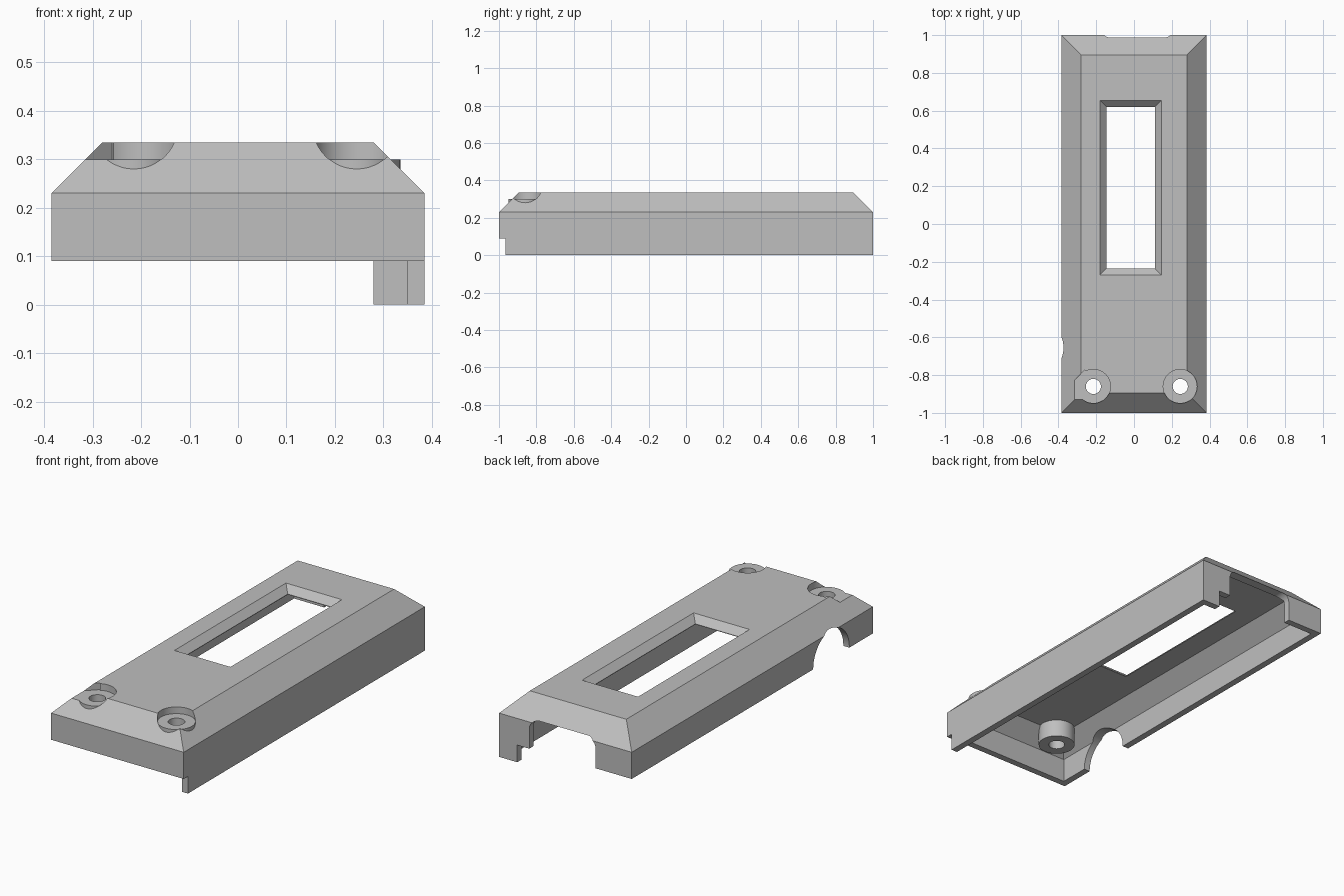
import bpy, bmesh, math
from mathutils import Vector

cube = bpy.data.objects.get("Cube")
if cube:
    bpy.data.objects.remove(cube, do_unlink=True)

grey = bpy.data.materials.new("plain grey")
grey.use_nodes = True
colour = (0.52, 0.52, 0.52, 1)
grey.diffuse_color = colour
grey.node_tree.nodes["Principled BSDF"].inputs["Base Color"].default_value = colour


def loft(name, loops):
    """Closed solid through a stack of equal-length point loops."""
    bm = bmesh.new()
    rings = [[bm.verts.new(p) for p in loop] for loop in loops]
    n = len(rings[0])
    for a, b in zip(rings, rings[1:]):
        for i in range(n):
            j = (i + 1) % n
            bm.faces.new((a[i], a[j], b[j], b[i]))
    bm.faces.new(rings[0][::-1])
    bm.faces.new(rings[-1])
    bmesh.ops.recalc_face_normals(bm, faces=bm.faces)
    mesh = bpy.data.meshes.new(name)
    bm.to_mesh(mesh)
    bm.free()
    mesh.materials.append(grey)
    obj = bpy.data.objects.new(name, mesh)
    bpy.context.collection.objects.link(obj)
    return obj


def rect(x0, x1, y0, y1, z):
    return [(x0, y0, z), (x1, y0, z), (x1, y1, z), (x0, y1, z)]


def centred(hx, hy, z):
    return rect(-hx, hx, -hy, hy, z)


def prism(name, points, place, lo, hi):
    """Extrude a 2D outline; place maps (u, v, depth) to a 3D point."""
    return loft(name, [[place(u, v, d) for u, v in points] for d in (lo, hi)])


def circle(cx, cy, r, n=48):
    return [(cx + r * math.cos(math.tau * i / n), cy + r * math.sin(math.tau * i / n))
            for i in range(n)]


def along_x(u, v, d):
    return (d, u, v)


def along_y(u, v, d):
    return (u, d, v)


def along_z(u, v, d):
    return (u, v, d)


def combine(target, tool, operation="DIFFERENCE"):
    mod = target.modifiers.new(tool.name, "BOOLEAN")
    mod.operation = operation
    mod.solver = "EXACT"
    mod.object = tool
    bpy.context.view_layer.objects.active = target
    bpy.ops.object.modifier_apply(modifier=mod.name)
    bpy.data.objects.remove(tool, do_unlink=True)


# Outer cover with sloped top edges, hollowed from below
cover = loft("cover_shell", [centred(.385, 1, 0), centred(.385, 1, .23),
                             centred(.28, .895, .335)])
combine(cover, loft("hollow", [centred(.35, .965, -.1), centred(.35, .965, .2155),
                               centred(.2685, .8835, .297)]))

# Raised lower rim everywhere except the deep left wall
combine(cover, loft("rim_cut", [rect(-.5, .28, -1.2, 1.2, -.2), rect(-.5, .28, -1.2, 1.2, .09)]))
combine(cover, loft("front_rim_cut", [rect(.2, .5, -1.2, -.965, -.2),
                                      rect(.2, .5, -1.2, -.965, .09)]))

# Window with bevelled edges
wx0, wx1, wy0, wy1 = -.145, .11, -.235, .62
combine(cover, loft("window_cut", [rect(wx0 - g, wx1 + g, wy0 - g, wy1 + g, z)
                                   for g, z in ((0, .25), (0, .30), (.1, .40))]))

# Round-cornered opening in the back wall
r, left, right, top = .05, -.175, .21, .243
outline = [(left, -.1), (right, -.1)]
for cx, start in ((right - r, 0), (left + r, 90)):
    for k in range(9):
        a = math.radians(start + k * 90 / 8)
        outline.append((cx + r * math.cos(a), top - r + r * math.sin(a)))
combine(cover, prism("back_opening", outline, along_y, .9, 1.2))

# Arched cable opening in the right wall
combine(cover, prism("side_arch", circle(-.655, .092, .15), along_x, -.5, -.3))

# Screw posts with recessed seats and through holes
screws = [(-.215, -.86), (.245, -.86)]
for x, y in screws:
    combine(cover, prism("post", circle(x, y, .09), along_z, .205, .32), "UNION")
for x, y in screws:
    combine(cover, prism("seat", circle(x, y, .0905), along_z, .30, .5))
relief = [(-.34, -.853), (-.26, -.773), (-.215, -.86), (-.24, -.945), (-.34, -.945)]
combine(cover, prism("seat_relief", relief, along_z, .30, .5))
for x, y in screws:
    combine(cover, prism("screw_hole", circle(x, y, .04), along_z, .1, .5))

# Smooth curved walls, keep the flat edges sharp
bpy.ops.object.select_all(action="DESELECT")
cover.select_set(True)
bpy.context.view_layer.objects.active = cover
bpy.ops.object.shade_smooth_by_angle(angle=math.radians(30))
